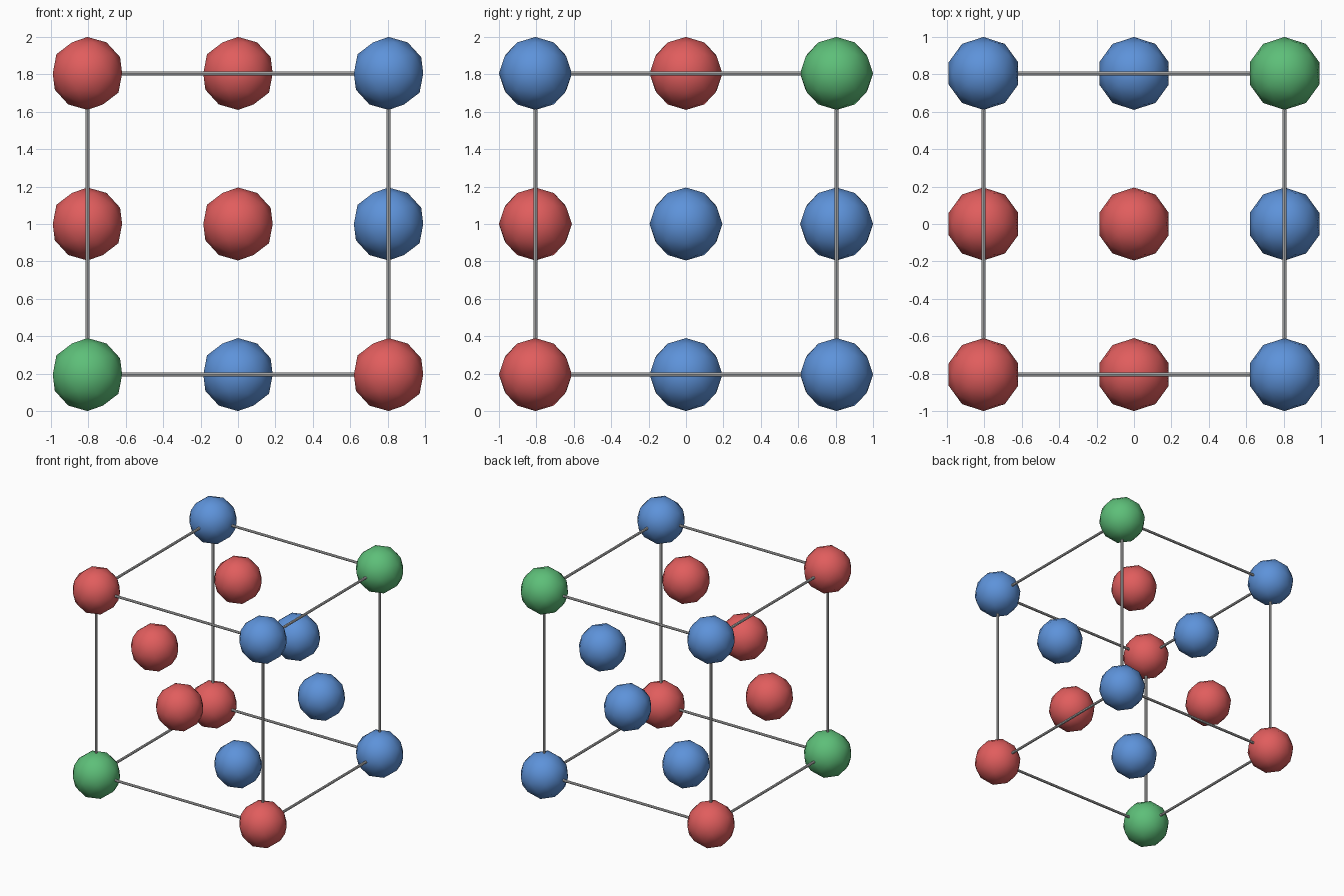
import bpy
from mathutils import Vector

if "Cube" in bpy.data.objects:
    bpy.data.objects.remove(bpy.data.objects["Cube"])

S = 0.805   # half the cell edge
R = 0.195   # ball radius
C = Vector((0, 0, 1))


def material(name, color):
    m = bpy.data.materials.new(name)
    m.diffuse_color = (*color, 1)
    m.use_nodes = True
    m.node_tree.nodes["Principled BSDF"].inputs["Base Color"].default_value = m.diffuse_color
    return m


red = material("red", (0.75, 0.11, 0.11))
blue = material("blue", (0.11, 0.29, 0.70))
green = material("green", (0.11, 0.52, 0.19))


def ball(name, d, mat):
    bpy.ops.mesh.primitive_ico_sphere_add(subdivisions=2, radius=R, location=C + Vector(d) * S)
    o = bpy.context.object
    o.name = name
    o.data.materials.append(mat)
    bpy.ops.object.shade_smooth()


# Corner balls: green at the two ends of the diagonal
corner_colors = {
    (-1, -1, -1): green, (1, 1, 1): green,
    (1, -1, -1): red, (-1, 1, -1): red, (-1, -1, 1): red,
    (1, 1, -1): blue, (1, -1, 1): blue, (-1, 1, 1): blue,
}
for d, mat in corner_colors.items():
    ball("corner_ball", d, mat)

# Face-centre balls
face_colors = {
    (-1, 0, 0): red, (0, -1, 0): red, (0, 0, 1): red,
    (1, 0, 0): blue, (0, 1, 0): blue, (0, 0, -1): blue,
}
for d, mat in face_colors.items():
    ball("face_ball", d, mat)

# Twelve cell edge rods, running between corner centres
for axis in range(3):
    for a in (-1, 1):
        for b in (-1, 1):
            d = [a, b]
            d.insert(axis, 0)
            direction = Vector([float(i == axis) for i in range(3)])
            bpy.ops.mesh.primitive_cylinder_add(
                vertices=8, radius=0.011, depth=2 * S, location=C + Vector(d) * S,
                rotation=direction.to_track_quat('Z', 'Y').to_euler())
            bpy.context.object.name = "edge_rod"
            bpy.ops.object.shade_smooth_by_angle()
